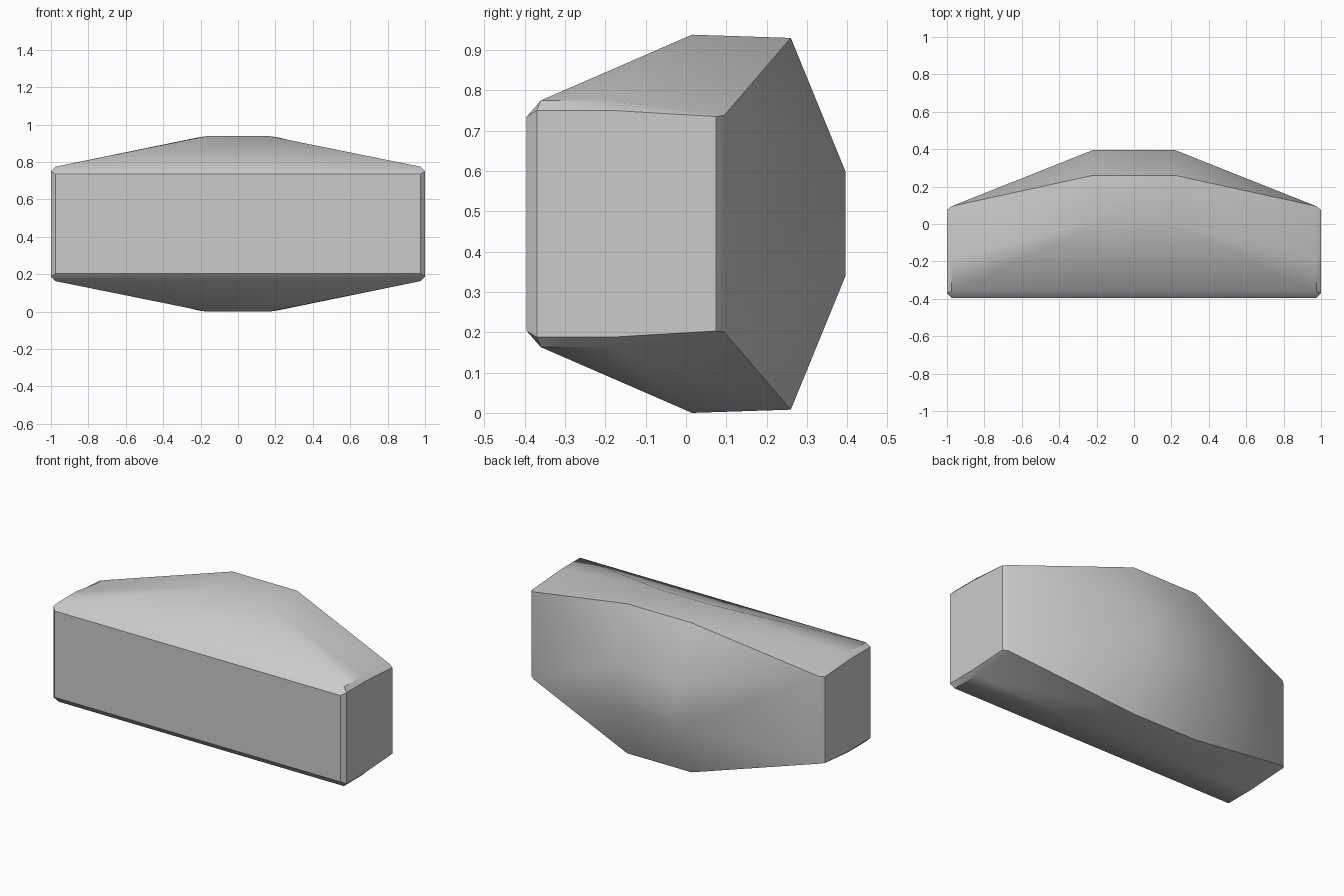
import bpy, bmesh, math

cube = bpy.data.objects.get("Cube")
if cube:
    bpy.data.objects.remove(cube, do_unlink=True)

HEIGHT = 0.938

# Upper half cross-sections as (x, y, z), from the front face round to the back
cap = [(1, -.37, .75), (1, -.37, .75), (1, -.37, .75),
       (1, -.18, .75), (1, .075, .735), (1, .075, .735)]
end = [(.975, -.395, .735), (.975, -.36, .775), (.975, -.36, .775),
       (.975, -.18, .775), (.975, .095, .738), (.975, .095, .738)]
middle = [(.17, -.395, .735), (.17, -.36, .775), (.17, .015, HEIGHT),
          (.17, .015, HEIGHT), (.22, .26, .93), (.22, .395, .6)]


def full_ring(half, side):
    """Mirror a half section top to bottom and place it on one side."""
    lower = [(x, y, HEIGHT - z) for x, y, z in reversed(half)]
    return [(side * x, y, z) for x, y, z in half + lower]


# Grey material
grey = bpy.data.materials.new("stone grey")
grey.use_nodes = True
colour = (0.6, 0.6, 0.6, 1)
grey.diffuse_color = colour
grey.node_tree.nodes["Principled BSDF"].inputs["Base Color"].default_value = colour

# Faceted block lofted from end to end
bm = bmesh.new()
sections = [(cap, -1), (end, -1), (middle, -1), (middle, 1), (end, 1), (cap, 1)]
rings = [[bm.verts.new(p) for p in full_ring(half, side)] for half, side in sections]
for a, b in zip(rings, rings[1:]):
    for i in range(len(a)):
        j = (i + 1) % len(a)
        bm.faces.new((a[i], a[j], b[j], b[i]))
bm.faces.new(rings[0])
bm.faces.new(rings[-1])
bmesh.ops.remove_doubles(bm, verts=bm.verts[:], dist=0.001)
bmesh.ops.recalc_face_normals(bm, faces=bm.faces[:])

mesh = bpy.data.meshes.new("faceted_block")
bm.to_mesh(mesh)
bm.free()
mesh.materials.append(grey)
block = bpy.data.objects.new("faceted_block", mesh)
bpy.context.collection.objects.link(block)

# Soft shading over shallow creases, sharp at the strong ones
bpy.ops.object.select_all(action='DESELECT')
block.select_set(True)
bpy.context.view_layer.objects.active = block
bpy.ops.object.shade_smooth_by_angle(angle=math.radians(32))
